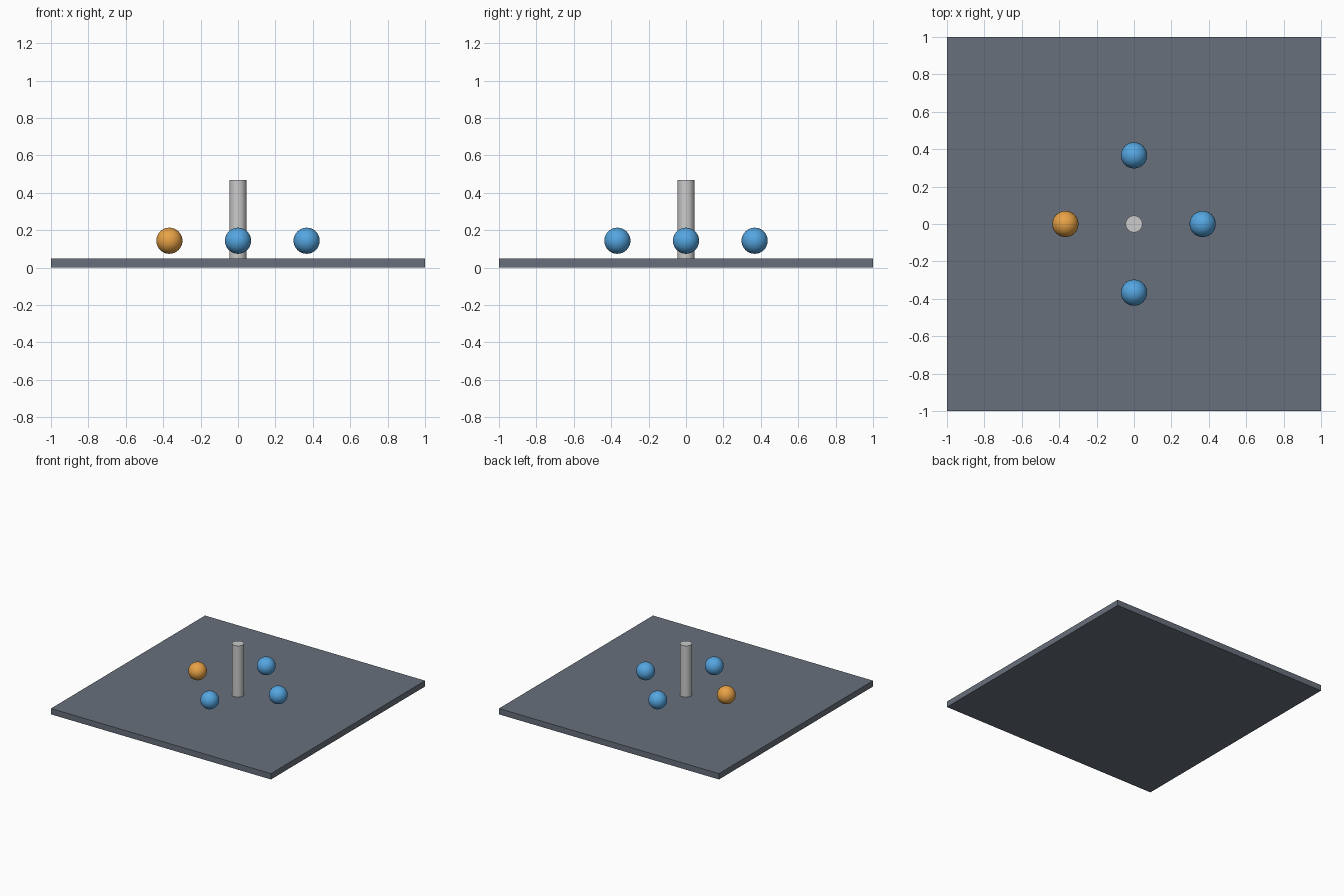
import bpy
import math

if "Cube" in bpy.data.objects:
    bpy.data.objects.remove(bpy.data.objects["Cube"])


def finish(name, color=None, smooth=False):
    ob = bpy.context.object
    ob.name = name
    if smooth:
        bpy.ops.object.shade_smooth_by_angle(angle=math.radians(35))
    if color:
        mat = bpy.data.materials.new(name + "_color")
        mat.diffuse_color = (*color, 1)
        mat.use_nodes = True
        mat.node_tree.nodes["Principled BSDF"].inputs["Base Color"].default_value = mat.diffuse_color
        ob.data.materials.append(mat)
    return ob


# Flat square base
BASE_H = 0.048
bpy.ops.mesh.primitive_cube_add(size=1, location=(0, 0, BASE_H / 2))
base = finish("base_plate", (0.14, 0.16, 0.20))
base.scale = (2, 2, BASE_H)

# Central post standing on the base
POST_TOP = 0.469
bpy.ops.mesh.primitive_cylinder_add(vertices=32, radius=0.045, depth=POST_TOP - BASE_H,
                                    location=(0, 0, (POST_TOP + BASE_H) / 2))
finish("center_post", smooth=True)

# Four balls hovering around the post, the left one orange
BLUE, ORANGE = (0.09, 0.38, 0.75), (0.80, 0.36, 0.06)
RING = 0.367
for i, side in enumerate(("right", "back", "left", "front")):
    a = i * math.pi / 2
    bpy.ops.mesh.primitive_uv_sphere_add(
        segments=32, ring_count=16, radius=0.07,
        location=(RING * math.cos(a), RING * math.sin(a), 0.144))
    finish(side + "_ball", ORANGE if side == "left" else BLUE, smooth=True)
